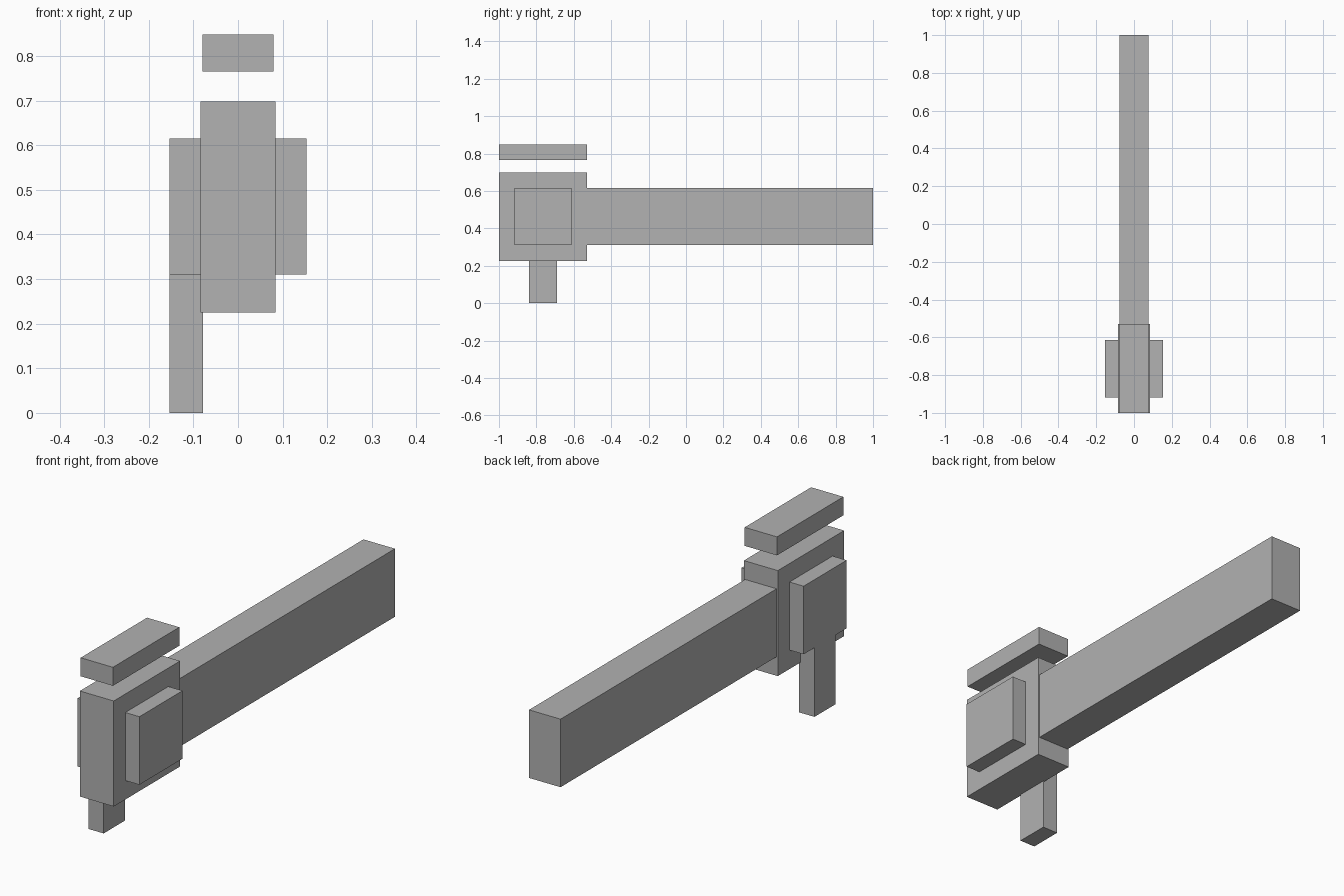
import bpy
import bmesh
from mathutils import Vector

default = bpy.data.objects.get("Cube")
if default:
    bpy.data.objects.remove(default, do_unlink=True)

# Single flat grey
grey = bpy.data.materials.new("plain_grey")
grey.use_nodes = True
colour = (0.445, 0.445, 0.445, 1)
grey.diffuse_color = colour
grey.node_tree.nodes["Principled BSDF"].inputs["Base Color"].default_value = colour


def block(name, x, y, z):
    """Box spanning the given (min, max) range on each axis."""
    low, high = (Vector(corner) for corner in zip(x, y, z))
    bm = bmesh.new()
    bmesh.ops.create_cube(bm, size=1)
    bmesh.ops.scale(bm, vec=high - low, verts=bm.verts)
    mesh = bpy.data.meshes.new(name)
    bm.to_mesh(mesh)
    bm.free()
    mesh.materials.append(grey)
    obj = bpy.data.objects.new(name, mesh)
    obj.location = (low + high) / 2
    bpy.context.collection.objects.link(obj)
    return obj


# Shared extents
head_y = (-1, -0.53)
middle_z = (0.31, 0.615)

# Head block with the floating cap above it
block("head", (-0.084, 0.084), head_y, (0.225, 0.698))
block("cap", (-0.08, 0.08), head_y, (0.765, 0.848))

# Long beam running to the back
block("beam", (-0.078, 0.078), (head_y[1], 1), middle_z)

# Raised plates on both sides of the head
for side, x in (("right", (-0.154, -0.084)), ("left", (0.084, 0.154))):
    block(side + "_side_plate", x, (-0.918, -0.613), middle_z)

# Leg hanging flush below the right plate
block("leg", (-0.154, -0.078), (-0.84, -0.69), (0, middle_z[0]))
